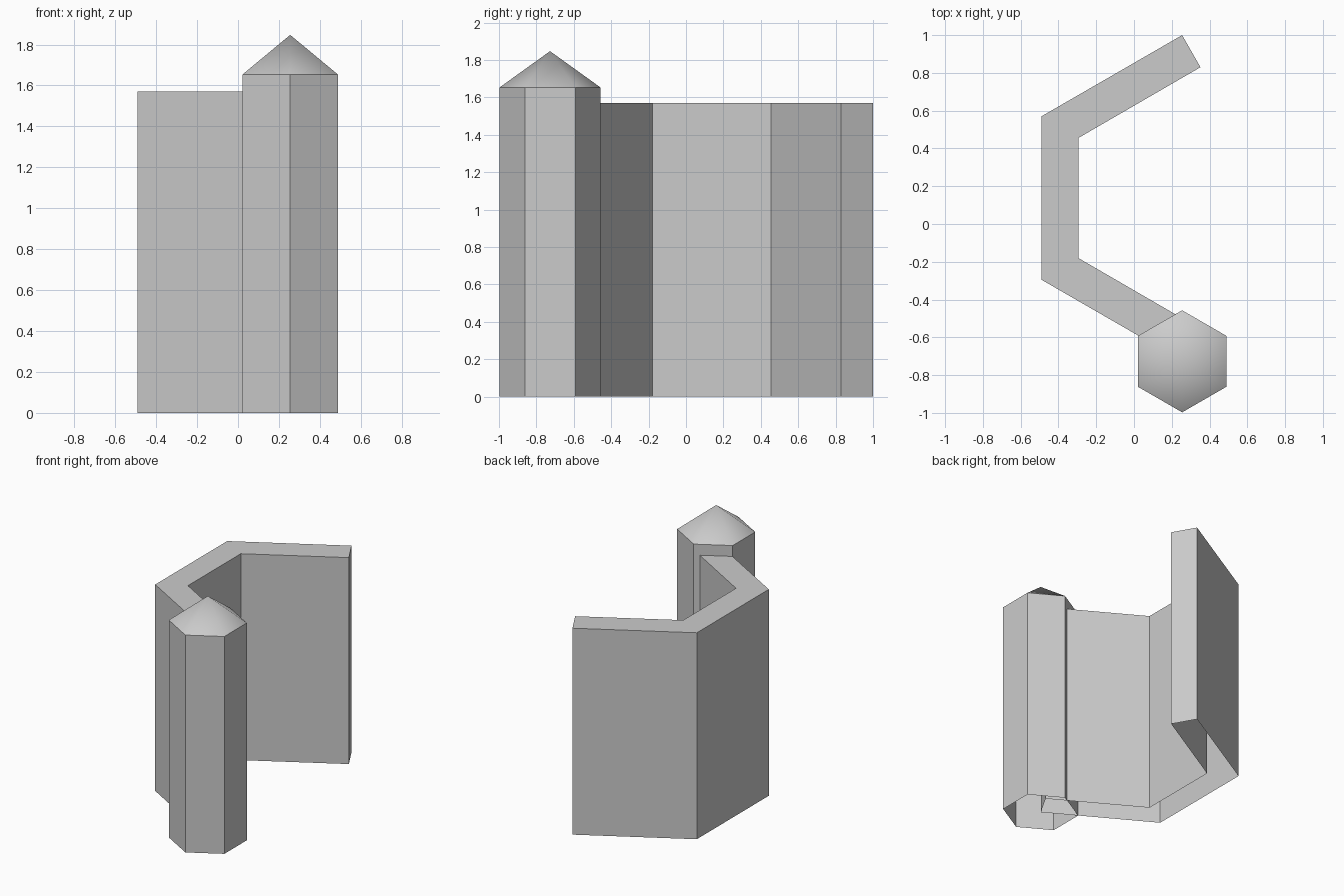
import bpy, bmesh, math
from mathutils import Matrix, Vector

if "Cube" in bpy.data.objects:
    bpy.data.objects.remove(bpy.data.objects["Cube"])

TOWER = (0.255, -0.727)
RADIUS = 0.27
WALL_H, TOWER_H, APEX = 1.57, 1.653, 1.847
MID_Y = 0.1375  # mirror line of the wall plan


def finish(name, bm, smooth=False):
    mesh = bpy.data.meshes.new(name)
    bm.to_mesh(mesh)
    bm.free()
    for p in mesh.polygons:
        p.use_smooth = smooth
    obj = bpy.data.objects.new(name, mesh)
    bpy.context.collection.objects.link(obj)
    return obj


def prism(name, plan, height, cap):
    """Upright shell over a counter-clockwise plan, open underneath."""
    bm = bmesh.new()
    low = [bm.verts.new((x, y, 0)) for x, y in plan]
    top = [bm.verts.new((x, y, height)) for x, y in plan]
    n = len(plan)
    for i in range(n):
        j = (i + 1) % n
        bm.faces.new((low[i], low[j], top[j], top[i]))
    if cap:
        bm.faces.new(top)
    return finish(name, bm)


# Bent wall: outer and inner plan points of one half, mirrored for the other
outer = [(0.255, 1.0), (-0.49, 0.57)]
inner = [(-0.295, 0.455), (0.352, 0.83)]
flip = lambda pts: [(x, 2 * MID_Y - y) for x, y in reversed(pts)]
prism("bent_wall", outer + flip(outer) + flip(inner) + inner, WALL_H, True)

# Six-sided tower at the wall's front end
hexagon = [(TOWER[0] + RADIUS * math.cos(math.radians(30 + 60 * i)),
            TOWER[1] + RADIUS * math.sin(math.radians(30 + 60 * i)))
           for i in range(6)]
prism("tower", hexagon, TOWER_H, False)

# Smooth-shaded pointed roof
bm = bmesh.new()
rim = [bm.verts.new((x, y, TOWER_H)) for x, y in hexagon]
tip = bm.verts.new((*TOWER, APEX))
for i in range(6):
    bm.faces.new((rim[i], rim[(i + 1) % 6], tip))
finish("tower_roof", bm, smooth=True)
